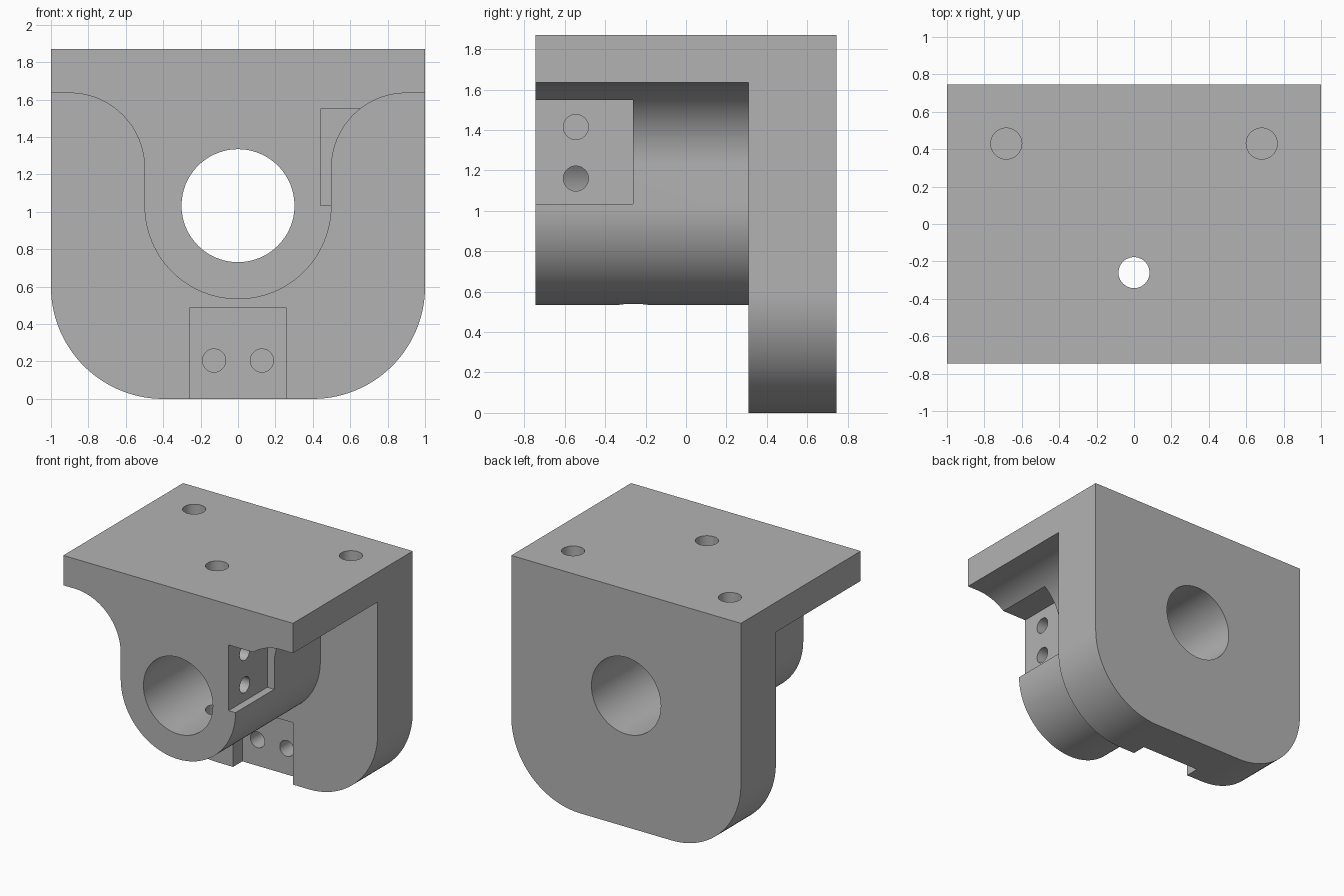
import bpy
import bmesh
from math import sin, cos, pi, radians
from mathutils import Matrix, Vector

if "Cube" in bpy.data.objects:
    bpy.data.objects.remove(bpy.data.objects["Cube"], do_unlink=True)

HALF_W, HALF_D, TOP = 1.0, 0.745, 1.87
PLATE_FRONT = 0.31           # front face of the back plate
BORE_Z, BORE_R = 1.033, 0.302

steel = bpy.data.materials.new("grey_steel")
steel.use_nodes = True
steel.diffuse_color = (0.45, 0.45, 0.45, 1)
steel.node_tree.nodes["Principled BSDF"].inputs["Base Color"].default_value = (0.45, 0.45, 0.45, 1)


def finish(name, bm):
    bmesh.ops.recalc_face_normals(bm, faces=bm.faces)
    mesh = bpy.data.meshes.new(name)
    bm.to_mesh(mesh)
    bm.free()
    mesh.materials.append(steel)
    obj = bpy.data.objects.new(name, mesh)
    bpy.context.collection.objects.link(obj)
    return obj


def arc(cx, cz, r, start, end, steps=28):
    angles = [radians(start + (end - start) * i / steps) for i in range(steps + 1)]
    return [(cx + r * cos(a), cz + r * sin(a)) for a in angles]


def prism(name, half, y0, y1):
    """Mirror a right-hand x-z outline and extrude it along y."""
    outline = half + [(-x, z) for x, z in reversed(half) if x > 1e-5]
    bm = bmesh.new()
    face = bm.faces.new([bm.verts.new((x, y0, z)) for x, z in outline])
    ext = bmesh.ops.extrude_face_region(bm, geom=[face])
    moved = [v for v in ext["geom"] if isinstance(v, bmesh.types.BMVert)]
    bmesh.ops.translate(bm, verts=moved, vec=(0, y1 - y0, 0))
    return finish(name, bm)


def box(name, lo, hi):
    lo, hi = Vector(lo), Vector(hi)
    bm = bmesh.new()
    bmesh.ops.create_cube(bm, size=1, matrix=Matrix.Translation((lo + hi) / 2) @ Matrix.Diagonal((*(hi - lo), 1)))
    return finish(name, bm)


def rod(name, start, end, r, sides=40):
    start, end = Vector(start), Vector(end)
    axis = end - start
    turn = axis.to_track_quat("Z", "Y").to_matrix().to_4x4()
    bm = bmesh.new()
    bmesh.ops.create_cone(bm, cap_ends=True, segments=sides, radius1=r, radius2=r,
                          depth=axis.length, matrix=Matrix.Translation((start + end) / 2) @ turn)
    return finish(name, bm)


def combine(target, tool, operation):
    mod = target.modifiers.new(tool.name, "BOOLEAN")
    mod.operation, mod.solver, mod.object = operation, "EXACT", tool
    bpy.context.view_layer.objects.active = target
    bpy.ops.object.modifier_apply(modifier=mod.name)
    bpy.data.objects.remove(tool, do_unlink=True)


# Back plate with rounded lower corners
bracket = prism("bearing_bracket", arc(0.4, 0.6, 0.6, -90, 0) + [(HALF_W, TOP)], PLATE_FRONT, HALF_D)

# Top flange flowing through fillets into the round bearing boss
boss_half = arc(0, BORE_Z, 0.5, -90, 0) + arc(0.9, 1.235, 0.4, 180, 90)
boss_half += [(HALF_W, 1.635), (HALF_W, TOP)]
combine(bracket, prism("boss", boss_half, -HALF_D, PLATE_FRONT), "UNION")

# Main bore, switch pocket on the boss and pocket at the foot of the plate
cutters = [
    rod("bore", (0, -1, BORE_Z), (0, 1, BORE_Z), BORE_R, 96),
    box("side_pocket", (0.44, -1, 1.033), (0.8, -0.263, 1.55)),
    box("foot_pocket", (-0.26, 0.1, -0.1), (0.26, 0.425, 0.487)),
    rod("oil_hole", (0, -0.26, 0.3), (0, -0.26, 2), 0.083),
]
# Blind screw holes
for z in (1.16, 1.415):
    cutters.append(rod("side_screw_hole", (0.6, -0.545, z), (0.18, -0.545, z), 0.062))
for side in (-1, 1):
    cutters.append(rod("foot_screw_hole", (side * 0.128, 0.3, 0.205), (side * 0.128, 0.66, 0.205), 0.062))
    cutters.append(rod("top_screw_hole", (side * 0.683, 0.43, 2), (side * 0.683, 0.43, 1.37), 0.083))
for cutter in cutters:
    combine(bracket, cutter, "DIFFERENCE")

# Smooth curved walls, crisp machined edges
bpy.ops.object.select_all(action="DESELECT")
bracket.select_set(True)
bpy.context.view_layer.objects.active = bracket
bpy.ops.object.shade_smooth_by_angle(angle=radians(25))
